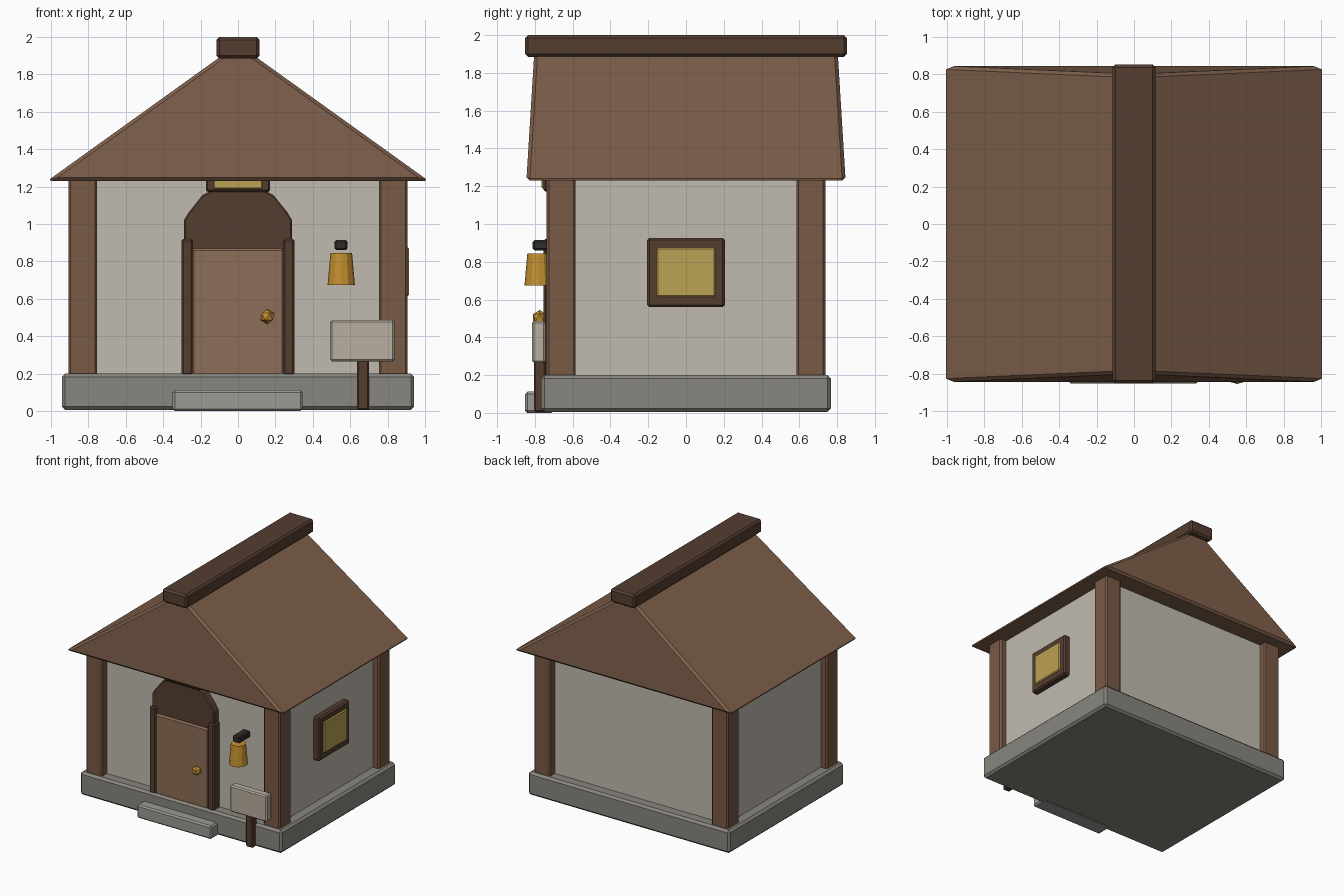
import bpy, bmesh, math

if "Cube" in bpy.data.objects:
    bpy.data.objects.remove(bpy.data.objects["Cube"])


def material(name, rgb):
    m = bpy.data.materials.new(name)
    m.diffuse_color = (*rgb, 1)
    m.use_nodes = True
    m.node_tree.nodes["Principled BSDF"].inputs["Base Color"].default_value = m.diffuse_color
    return m


STONE = material("stone", (0.25, 0.24, 0.21))
PALE = material("pale_stone", (0.33, 0.32, 0.29))
PLASTER = material("plaster", (0.53, 0.50, 0.44))
BOARD = material("board", (0.48, 0.43, 0.35))
ROOF = material("roof_brown", (0.21, 0.115, 0.07))
WOOD = material("wood", (0.19, 0.10, 0.06))
DOOR = material("door_brown", (0.27, 0.155, 0.095))
DARK = material("dark_wood", (0.09, 0.048, 0.03))
IRON = material("iron", (0.03, 0.025, 0.022))
GLASS = material("glass", (0.50, 0.36, 0.09))
BRASS = material("brass", (0.55, 0.28, 0.03))


def finish(name, bm, mat, bevel=0.0):
    bmesh.ops.recalc_face_normals(bm, faces=bm.faces)
    me = bpy.data.meshes.new(name)
    bm.to_mesh(me)
    bm.free()
    me.materials.append(mat)
    ob = bpy.data.objects.new(name, me)
    bpy.context.collection.objects.link(ob)
    if bevel:
        mod = ob.modifiers.new("bevel", 'BEVEL')
        mod.width, mod.segments = bevel, 1
    return ob


def box(name, x, y, z, mat, bevel=0.01):
    """Box given by its (min, max) range on each axis."""
    bm = bmesh.new()
    bmesh.ops.create_cube(bm, size=1)
    for v in bm.verts:
        v.co = [(r[0] + r[1]) / 2 + c * (r[1] - r[0]) for r, c in zip((x, y, z), v.co)]
    return finish(name, bm, mat, bevel)


def prism(name, profile, y0, y1, mat, bevel=0.0):
    """Extrude an xz profile from y0 to y1."""
    bm = bmesh.new()
    face = bm.faces.new([bm.verts.new((x, y0, z)) for x, z in profile])
    ext = bmesh.ops.extrude_face_region(bm, geom=[face])["geom"]
    for v in ext:
        if isinstance(v, bmesh.types.BMVert):
            v.co.y = y1
    return finish(name, bm, mat, bevel)


# Base and walls
box("foundation", (-0.942, 0.942), (-0.767, 0.767), (0.005, 0.2), STONE, 0.018)
box("front_step", (-0.35, 0.345), (-0.852, -0.70), (0, 0.112), PALE, 0.012)
box("walls", (-0.85, 0.85), (-0.675, 0.675), (0.17, 1.26), PLASTER, 0)

# Corner posts
for sx in (-1, 1):
    for sy in (-1, 1):
        cx, cy = 0.83 * sx, 0.661 * sy
        box("corner_post", (cx - 0.077, cx + 0.077), (cy - 0.077, cy + 0.077),
            (0.18, 1.27), WOOD, 0.012)

# Roof: gable with slightly leaning ends, and a ridge beam
bm = bmesh.new()
rows = [[bm.verts.new(p) for p in ((-1.02, 0.845 * s, 1.23), (1.02, 0.845 * s, 1.23),
                                   (0, 0.80 * s, 1.962))] for s in (-1, 1)]
for row in rows:
    bm.faces.new(row)
for i in range(3):
    j = (i + 1) % 3
    bm.faces.new((rows[0][i], rows[0][j], rows[1][j], rows[1][i]))
finish("roof", bm, ROOF, 0.018)
box("ridge_beam", (-0.115, 0.115), (-0.852, 0.852), (1.885, 2.0), DARK, 0.015)

# Doorway: jambs, arch, door and knob
for s in (-1, 1):
    box("door_jamb", (0.272 * s - 0.03, 0.272 * s + 0.03), (-0.755, -0.65), (0.19, 0.92), DARK)
right = [(0.29, 0.82), (0.29, 1.02), (0.262, 1.065), (0.19, 1.155), (0.10, 1.20)]
prism("door_arch", right + [(-x, z) for x, z in reversed(right)], -0.737, -0.65, DARK, 0.008)
box("door", (-0.248, 0.248), (-0.752, -0.65), (0.19, 0.87), DOOR, 0.012)
bm = bmesh.new()
bmesh.ops.create_icosphere(bm, subdivisions=1, radius=0.04)
bmesh.ops.translate(bm, verts=bm.verts, vec=(0.157, -0.775, 0.505))
finish("door_knob", bm, BRASS)

# Windows: one above the door, one on the right wall
box("upper_window_frame", (-0.172, 0.172), (-0.755, -0.65), (1.172, 1.45), DARK)
box("upper_window_glass", (-0.132, 0.132), (-0.764, -0.65), (1.187, 1.41), GLASS, 0.006)
box("side_window_frame", (0.82, 0.903), (-0.206, 0.206), (0.56, 0.927), DARK, 0.012)
box("side_window_glass", (0.82, 0.914), (-0.155, 0.155), (0.613, 0.876), GLASS, 0.008)

# Wall lantern and its bracket
box("lantern_bracket", (0.515, 0.585), (-0.812, -0.66), (0.86, 0.915), IRON)
bm = bmesh.new()
bmesh.ops.create_cone(bm, cap_ends=True, segments=12, radius1=0.073, radius2=0.058, depth=0.17)
bmesh.ops.translate(bm, verts=bm.verts, vec=(0.552, -0.782, 0.76))
finish("lantern", bm, BRASS)

# Sign on a post
box("sign_post", (0.635, 0.70), (-0.805, -0.745), (0.005, 0.30), DARK, 0.008)
box("sign_board", (0.493, 0.837), (-0.815, -0.745), (0.265, 0.487), BOARD, 0.01)
